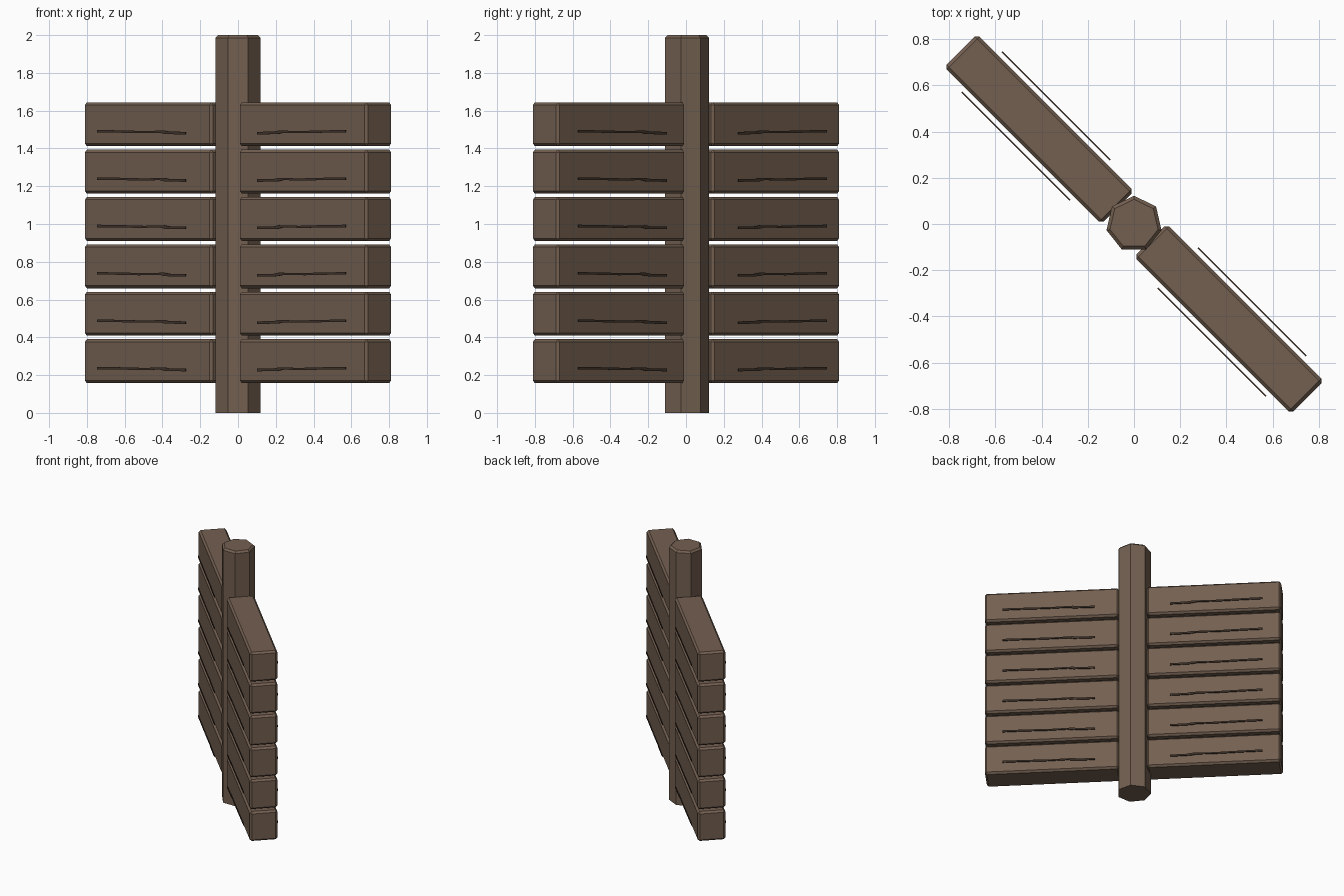
import bpy, bmesh, math
from mathutils import Matrix

if "Cube" in bpy.data.objects:
    bpy.data.objects.remove(bpy.data.objects["Cube"])


def material(name, rgb):
    m = bpy.data.materials.new(name)
    m.diffuse_color = (*rgb, 1)
    m.use_nodes = True
    m.node_tree.nodes["Principled BSDF"].inputs["Base Color"].default_value = m.diffuse_color
    return m


WOOD = material("brown wood", (0.172, 0.116, 0.081))
DARK = material("dark crack", (0.052, 0.034, 0.024))


def add_object(name, bm, mat):
    bmesh.ops.recalc_face_normals(bm, faces=bm.faces)
    me = bpy.data.meshes.new(name)
    bm.to_mesh(me)
    bm.free()
    me.materials.append(mat)
    ob = bpy.data.objects.new(name, me)
    bpy.context.collection.objects.link(ob)
    return ob


# Seven-sided post with a chamfered top rim
bm = bmesh.new()
bmesh.ops.create_cone(bm, cap_ends=True, segments=7, radius1=0.122, radius2=0.122, depth=2,
                      matrix=Matrix.Translation((0, 0, 1)))
# turn so that one corner points to the back
corner = max((v.co for v in bm.verts), key=lambda c: c.y)
bm.transform(Matrix.Rotation(math.pi / 2 - math.atan2(corner.y, corner.x), 4, 'Z'))
rim = [e for e in bm.edges if all(v.co.z > 1.99 for v in e.verts)]
bmesh.ops.bevel(bm, geom=rim, offset=0.014, segments=1, affect='EDGES')
add_object("post", bm, WOOD)

# Planks run diagonally: local x points outward from the post
INNER, OUTER, HALF_T, HEIGHT = 0.10, 1.06, 0.10, 0.232
# Outline of the crack, as (distance, height): upper edge outward, lower edge back
CRACK = [(0.268, -0.001), (0.39, 0.000), (0.43, 0.006), (0.58, 0.003), (0.72, 0.006),
         (0.93, 0.009), (0.93, -0.005), (0.80, -0.005), (0.62, -0.008),
         (0.46, -0.006), (0.42, -0.013), (0.268, -0.015)]


def plank(name, frame):
    bm = bmesh.new()
    bmesh.ops.create_cube(bm, size=1, matrix=Matrix.Translation(((INNER + OUTER) / 2, 0, 0))
                          @ Matrix.Diagonal((OUTER - INNER, 2 * HALF_T, HEIGHT, 1)))
    bmesh.ops.bevel(bm, geom=bm.edges[:], offset=0.014, segments=1, affect='EDGES')
    bm.transform(frame)
    add_object(name, bm, WOOD)


def crack(name, frame, side):
    # thin plate standing just off the plank face
    bm = bmesh.new()
    face = bm.faces.new([bm.verts.new((x, side * 0.120, z - 0.039)) for x, z in CRACK])
    ext = bmesh.ops.extrude_face_region(bm, geom=[face])
    moved = [g for g in ext["geom"] if isinstance(g, bmesh.types.BMVert)]
    bmesh.ops.translate(bm, verts=moved, vec=(0, side * 0.006, 0))
    bm.transform(frame)
    add_object(name, bm, DARK)


for row in range(6):
    z = 0.274 + row * 0.2508
    for label, angle in (("right", -45), ("left", 135)):
        frame = Matrix.Translation((0, 0, z)) @ Matrix.Rotation(math.radians(angle), 4, 'Z')
        plank(f"{label}_plank_{row + 1}", frame)
        for side, word in ((-1, "a"), (1, "b")):
            crack(f"{label}_crack_{row + 1}{word}", frame, side)
